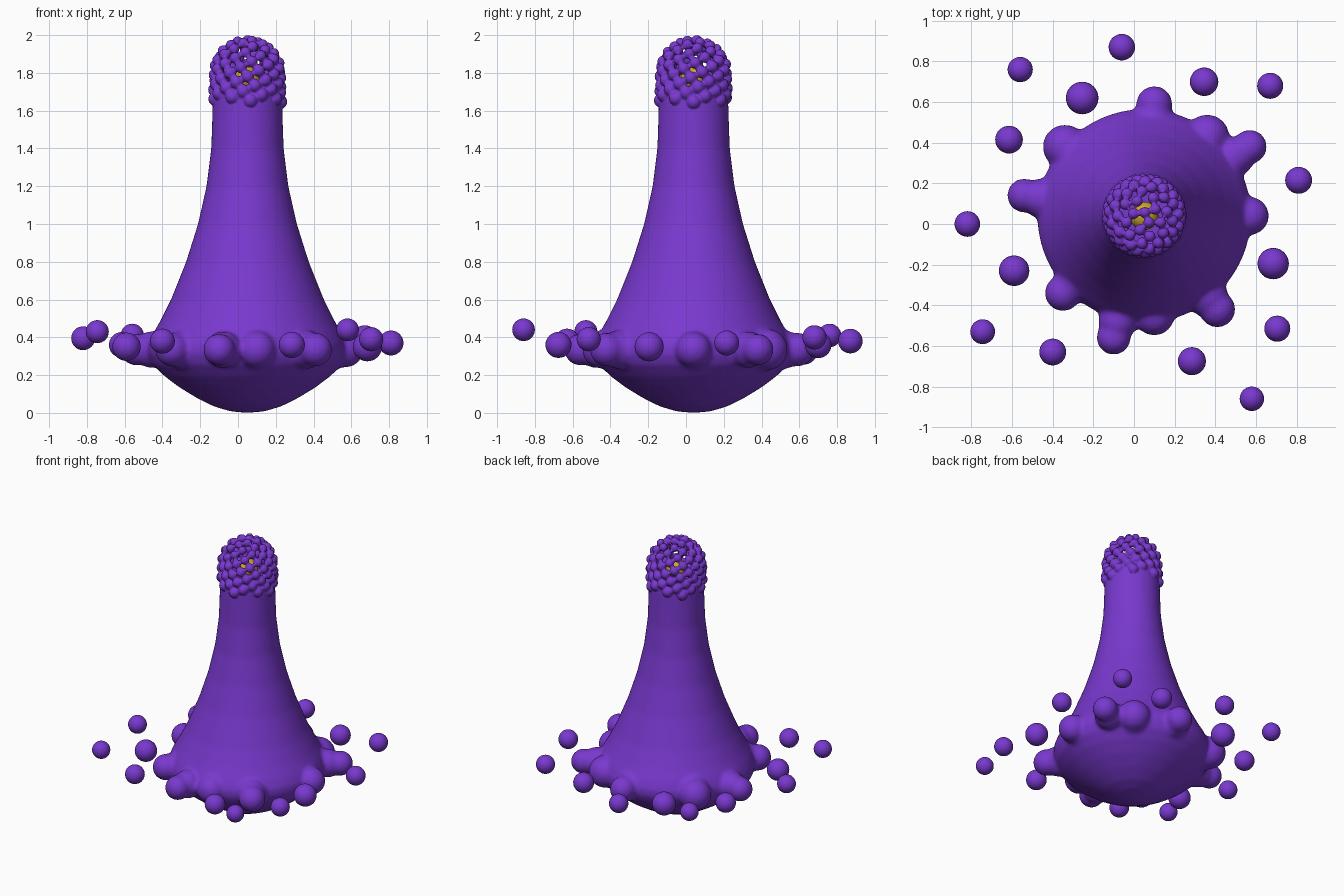
import bpy, bmesh, math
from mathutils import Matrix, Vector

if "Cube" in bpy.data.objects:
    bpy.data.objects.remove(bpy.data.objects["Cube"])

CX, CY = 0.05, 0.04


def material(name, color):
    m = bpy.data.materials.new(name)
    m.use_nodes = True
    m.diffuse_color = color
    bsdf = next(n for n in m.node_tree.nodes if n.type == 'BSDF_PRINCIPLED')
    bsdf.inputs["Base Color"].default_value = color
    return m


purple = material("purple", (0.19, 0.04, 0.62, 1))
gold = material("gold", (0.60, 0.38, 0.03, 1))


def ball(bm, center, r, segs=24, scale=(1, 1, 1)):
    mat = Matrix.Translation(center) @ Matrix.Diagonal((*scale, 1))
    bmesh.ops.create_uvsphere(bm, u_segments=segs, v_segments=segs // 2, radius=r, matrix=mat)


def lathe(bm, profile, segs=64):
    # profile starts and ends on the axis, giving a closed solid
    verts = [bm.verts.new((CX + r, CY, z)) for r, z in profile]
    edges = [bm.edges.new(p) for p in zip(verts, verts[1:])]
    bmesh.ops.spin(bm, geom=verts + edges, cent=(CX, CY, 0), axis=(0, 0, 1),
                   angle=2 * math.pi, steps=segs, use_duplicate=False)
    bmesh.ops.remove_doubles(bm, verts=bm.verts[:], dist=0.0005)
    bmesh.ops.recalc_face_normals(bm, faces=bm.faces[:])


def finish(bm, name, mat, voxel=0, smooth=0):
    me = bpy.data.meshes.new(name)
    for f in bm.faces:
        f.smooth = True
    bm.to_mesh(me)
    bm.free()
    me.materials.append(mat)
    ob = bpy.data.objects.new(name, me)
    bpy.context.collection.objects.link(ob)
    if voxel:
        rm = ob.modifiers.new("melt", 'REMESH')
        rm.mode = 'VOXEL'
        rm.voxel_size = voxel
        rm.use_smooth_shade = True
        sm = ob.modifiers.new("soften", 'SMOOTH')
        sm.factor = 0.5
        sm.iterations = smooth
    return ob


# Body: flaring bell with a rounded base and knobs melting out of the rim
body = bmesh.new()
lathe(body, [(0, 0), (0.09, 0.008), (0.18, 0.035), (0.27, 0.08), (0.36, 0.135),
             (0.44, 0.195), (0.50, 0.255), (0.525, 0.31), (0.525, 0.36), (0.50, 0.42),
             (0.46, 0.49), (0.405, 0.60), (0.325, 0.80), (0.262, 1.0), (0.217, 1.2),
             (0.192, 1.4), (0.187, 1.55), (0.183, 1.68), (0.15, 1.71), (0, 1.72)])
knobs = [(0.10, 0.59, 0.09), (0.57, 0.38, 0.085), (0.57, 0.04, 0.095), (0.41, -0.42, 0.09),
         (0.10, -0.45, 0.10), (-0.10, -0.56, 0.085), (-0.35, -0.34, 0.09),
         (-0.54, 0.14, 0.085), (-0.34, 0.38, 0.11), (0.36, 0.43, 0.11)]
for x, y, r in knobs:
    ball(body, (x, y, 0.335), r)
    root = Vector((CX, CY, 0.335)).lerp(Vector((x, y, 0.335)), 0.86)
    ball(body, root, r * 1.15)
finish(body, "bell_body", purple, voxel=0.012, smooth=14)

# Crown: spiral of beads on a cylinder with a domed top, melting into the neck
crown = bmesh.new()
lathe(crown, [(0, 1.55), (0.17, 1.55), (0.182, 1.60), (0.182, 1.68), (0.16, 1.73), (0, 1.73)])
COUNT, R, WAIST = 88, 0.174, 1.80
for i in range(COUNT):
    t = (i + 0.5) / COUNT
    z = 1.645 + t * 0.33
    r = R if z < WAIST else math.sqrt(max(0, R * R - (z - WAIST) ** 2))
    a = i * math.pi * (3 - math.sqrt(5))
    ball(crown, (CX + r * math.cos(a), CY + r * math.sin(a), z), 0.038 - 0.010 * t, 14)
finish(crown, "bead_crown", purple, voxel=0.007, smooth=3)

# Core resting inside the crown
core = bmesh.new()
ball(core, (CX, CY, 1.77), 0.07, 24, (1, 1, 0.9))
finish(core, "gold_core", gold)

# Loose droplets around the rim
droplets = [(-0.56, 0.76, 0.41, 0.062), (-0.06, 0.87, 0.38, 0.065), (-0.255, 0.62, 0.335, 0.08),
            (0.345, 0.70, 0.36, 0.07), (0.67, 0.68, 0.40, 0.064), (-0.615, 0.415, 0.36, 0.068),
            (0.81, 0.215, 0.37, 0.066), (-0.82, 0, 0.395, 0.063), (-0.59, -0.23, 0.35, 0.075),
            (0.685, -0.195, 0.35, 0.077), (-0.745, -0.53, 0.43, 0.061), (-0.40, -0.63, 0.38, 0.066),
            (0.285, -0.675, 0.36, 0.069), (0.705, -0.515, 0.39, 0.064), (0.58, -0.86, 0.44, 0.06)]
for n, (x, y, z, r) in enumerate(droplets):
    drop = bmesh.new()
    ball(drop, (x, y, z), r, 32)
    finish(drop, f"droplet_{n + 1}", purple)
